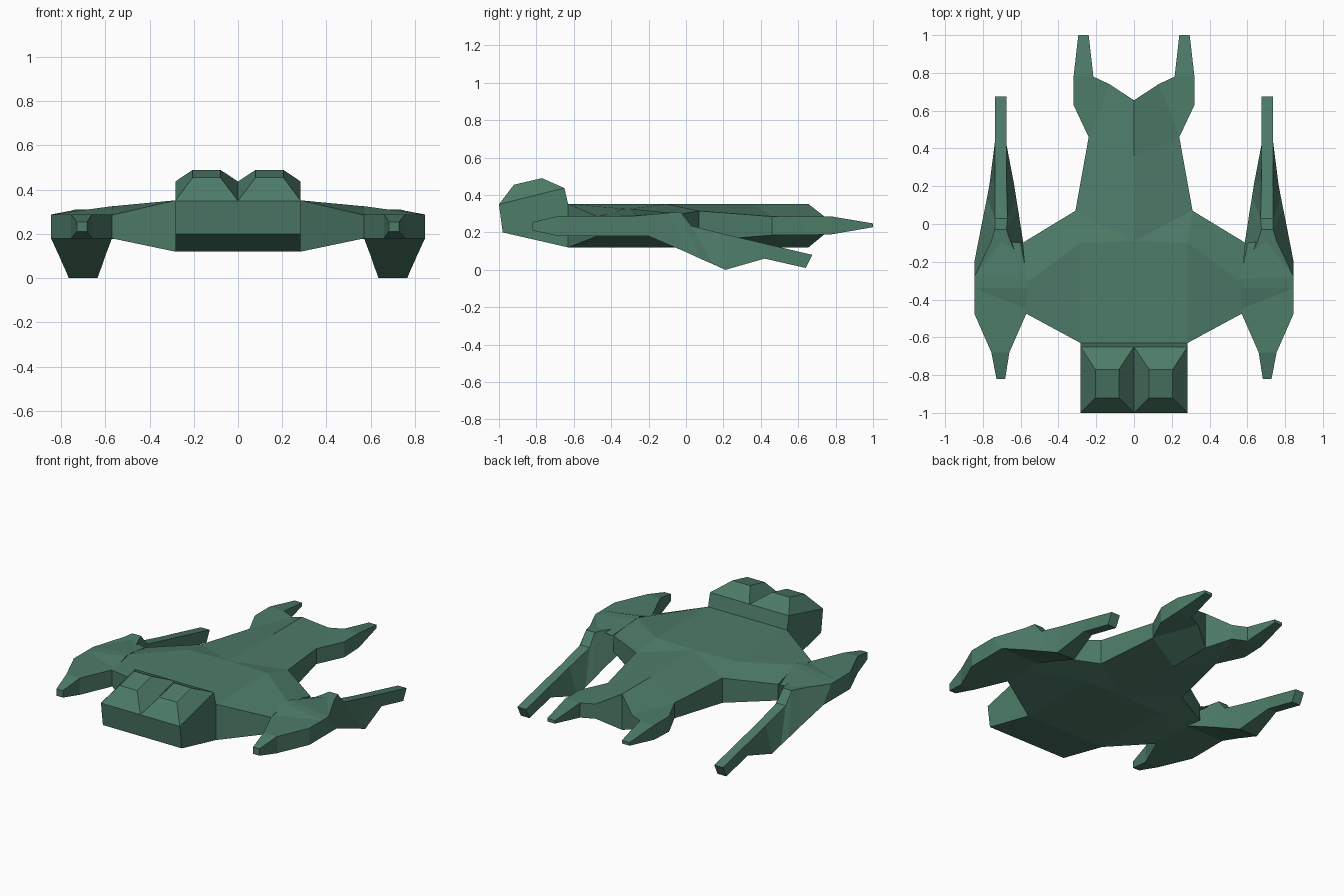
import bpy, bmesh

paint = bpy.data.materials.new("green_paint")
paint.diffuse_color = (0.075, 0.20, 0.14, 1)


def make_part(name, verts, faces):
    """Flat-shaded right-hand part, mirrored across x = 0."""
    bm = bmesh.new()
    vs = [bm.verts.new(v) for v in verts]
    for f in faces:
        bm.faces.new([vs[i] for i in f])
    bmesh.ops.recalc_face_normals(bm, faces=bm.faces)
    me = bpy.data.meshes.new(name)
    bm.to_mesh(me)
    bm.free()
    me.materials.append(paint)
    ob = bpy.data.objects.new(name, me)
    bpy.context.collection.objects.link(ob)
    mod = ob.modifiers.new("mirror", 'MIRROR')
    mod.use_mirror_merge = True
    mod.merge_threshold = 0.001
    return ob


def ring_faces(rings, n, caps=True):
    """Quads joining successive rings of n points, with end caps."""
    faces = [(r * n + i, r * n + (i + 1) % n, (r + 1) * n + (i + 1) % n, (r + 1) * n + i)
             for r in range(rings - 1) for i in range(n)]
    if caps:
        faces += [tuple(range(n))[::-1], tuple(range((rings - 1) * n, rings * n))]
    return faces


# Hull: half plan outline with (x, y, bottom z, top z), then interior points
plan = [
    (0, -.63, .12, .352), (.283, -.63, .12, .352), (.57, -.475, .18, .285),
    (.57, -.31, .18, .325), (.59, -.10, .18, .285), (.31, .07, .155, .315),
    (.24, .46, .185, .285), (.32, .63, .185, .285), (.32, .78, .19, .285),
    (.295, 1, .228, .248), (.24, 1, .228, .248), (.215, .78, .19, .285),
    (.13, .74, .19, .285), (0, .655, .12, .352),
    (.283, -.10, .12, .352), (0, -.09, .12, .352), (0, .36, .12, .352)]
patches = [(0, 1, 14, 15), (1, 2, 3, 14), (14, 3, 4, 5), (15, 14, 5), (15, 5, 6, 16),
           (16, 6, 12, 13), (6, 7, 11, 12), (7, 8, 11), (8, 9, 10, 11)]
n = len(plan)
verts = [(x, y, zt) for x, y, zb, zt in plan] + [(x, y, zb) for x, y, zb, zt in plan]
faces = patches + [tuple(i + n for i in reversed(p)) for p in patches]
faces += [(i + n, i + 1 + n, i + 1, i) for i in range(13)]
make_part("hull", verts, faces)

# Nose block: side profile (y, z) extruded outwards from the centre
side = [(-1, .35), (-.98, .20), (-.63, .12), (-.63, .35), (-.65, .437)]
verts = [(0, y, z) for y, z in side] + [(.283, y, z) for y, z in side]
make_part("nose_block", verts, ring_faces(2, 5)[:5] + [(5, 6, 7, 8, 9)])

# Nose canopy: tapered block on each side of the central valley
base = [(0, -1, .35), (.283, -1, .35), (.283, -.65, .437), (0, -.65, .437)]
top = [(.08, -.92, .455), (.205, -.92, .455), (.205, -.77, .49), (.08, -.77, .49)]
make_part("canopy", base + top, ring_faces(2, 4)[:4] + [(4, 5, 6, 7)])

# Side pods: lofted four-corner sections running back into the drooping tails
# lower edge (y, z, x inner, x outer)
lower = [
    (-.82, .21, .682, .728), (-.68, .18, .66, .755), (-.475, .18, .57, .845),
    (-.20, .18, .57, .845), (0, .095, .602, .806), (.08, .058, .614, .79),
    (.14, .032, .624, .778), (.21, 0, .635, .765), (.42, .06, .675, .737),
    (.64, .01, .675, .737)]
# upper edge (y, z, x inner, x outer)
upper = [
    (-.82, .255, .682, .728), (-.68, .288, .66, .755), (-.475, .288, .57, .845),
    (-.28, .288, .57, .845), (-.09, .305, .655, .755), (-.03, .31, .675, .737),
    (.03, .235, .67, .737), (.23, .185, .675, .735), (.43, .138, .675, .737),
    (.675, .08, .675, .737)]
verts = []
for (yb, zb, b1, b2), (yt, zt, t1, t2) in zip(lower, upper):
    verts += [(b1, yb, zb), (b2, yb, zb), (t2, yt, zt), (t1, yt, zt)]
make_part("side_pods", verts, ring_faces(len(lower), 4))

# Pod shoulder: low ridge where the wing blends into the pod
verts = [(.565, -.475, .28), (.565, -.34, .326), (.565, -.29, .326), (.60, -.10, .28),
         (.845, -.34, .288), (.845, -.28, .288), (.70, -.09, .305), (.845, -.475, .286)]
make_part("pod_shoulder", verts, [(0, 7, 4, 1), (1, 4, 5, 2), (2, 5, 6, 3), (0, 1, 2, 3),
                                  (0, 3, 6, 5, 4, 7)])
